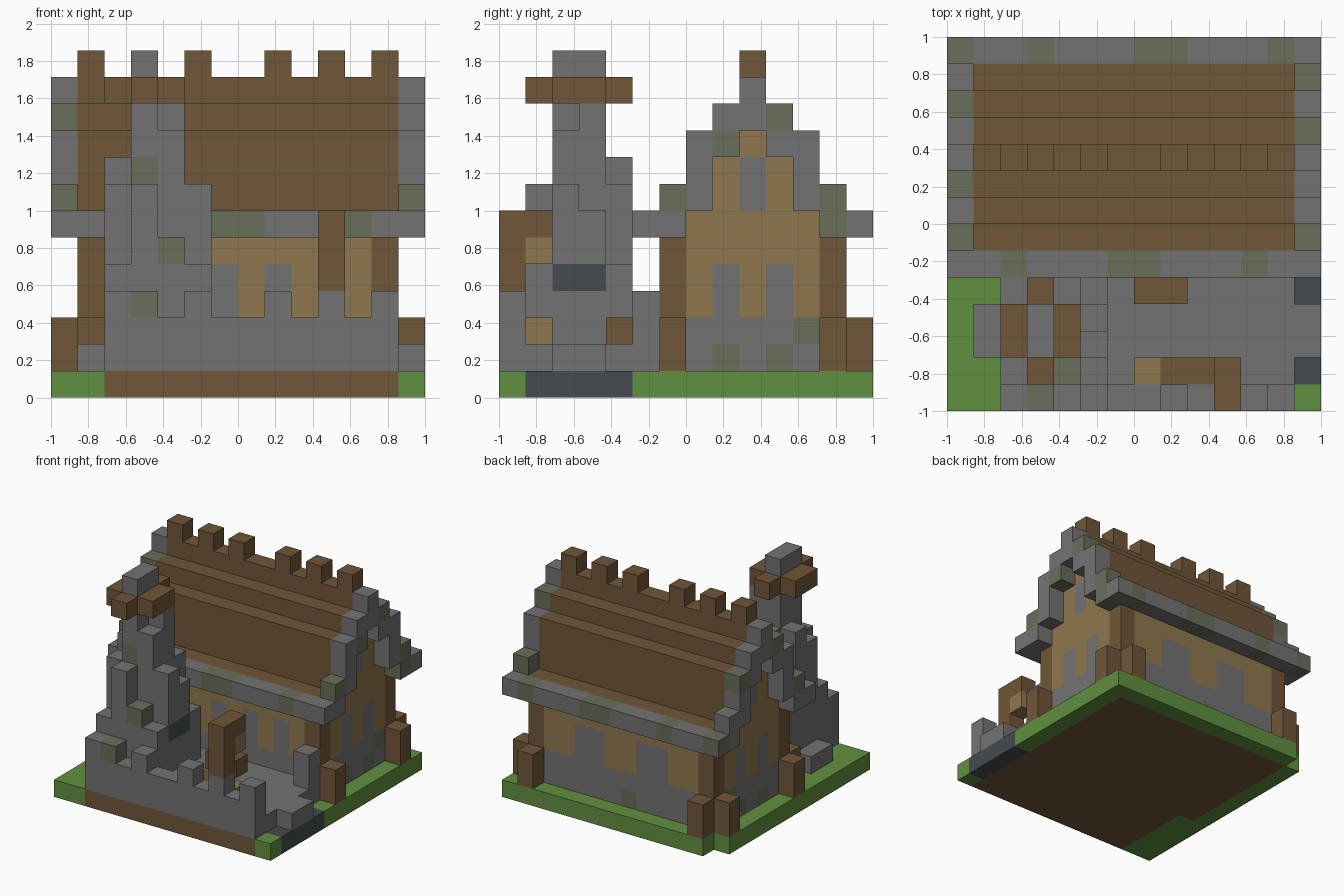
import bpy, bmesh
from mathutils import Vector

cube = bpy.data.objects.get("Cube")
if cube:
    bpy.data.objects.remove(cube, do_unlink=True)

N = 14                # blocks along each ground side
U = 2 / N             # block size
COLOURS = {
    "stone": (0.171, 0.171, 0.171),
    "wood": (0.162, 0.093, 0.040),
    "plaster": (0.275, 0.185, 0.076),
    "grass": (0.119, 0.279, 0.051),
    "moss": (0.138, 0.156, 0.102),
    "dark_stone": (0.060, 0.070, 0.075),
}
NAMES = list(COLOURS)
MATS = []
for name, rgb in COLOURS.items():
    mat = bpy.data.materials.new(name)
    mat.use_nodes = True
    mat.diffuse_color = (*rgb, 1)
    bsdf = mat.node_tree.nodes["Principled BSDF"]
    bsdf.inputs["Base Color"].default_value = (*rgb, 1)
    bsdf.inputs["Roughness"].default_value = 0.9
    MATS.append(mat)

cells = {}            # block position -> (part, colour)


def span(v):
    return range(v[0], v[1] + 1) if isinstance(v, tuple) else range(v, v + 1)


def box(part, colour, x, y, z):
    """Fill an inclusive range of blocks; later boxes replace earlier ones."""
    for i in span(x):
        for j in span(y):
            for k in span(z):
                cells[i, j, k] = (part, colour)


def paint(colour, *spots):
    """Recolour existing blocks."""
    for s in spots:
        if s in cells:
            cells[s] = (cells[s][0], colour)


# Ground slab: grass rim, earth core, paved entrance, one missing corner
box("ground", "grass", (0, 13), (0, 13), 0)
box("ground", "wood", (2, 12), (0, 12), 0)
box("ground", "wood", 1, (5, 12), 0)
box("ground", "dark_stone", 13, (1, 4), 0)
del cells[0, 13, 0]

# House walls: stone footing, plaster, corner timbers
box("house_walls", "plaster", (1, 12), (6, 12), (1, 5))
box("house_walls", "stone", (1, 12), (6, 12), (1, 2))
for i in (1, 12):
    for j in (6, 12):
        box("corner_timbers", "wood", i, j, (1, 5))
        out_x = 0 if i == 1 else 13
        out_y = 5 if j == 6 else 13
        box("corner_buttresses", "wood", out_x, j, (1, 2))
        if (i, j) != (12, 6):
            box("corner_buttresses", "wood", i, out_y, (1, 2))
    for j in (8, 10):
        box("side_windows", "stone", i, j, (3, 4))
    paint("moss", (i, 8, 1), (i, 10, 1), (i, 11, 2))
for i in (6, 8, 10):
    box("front_windows", "stone", i, 6, (3, 4))
for i in (4, 8):
    box("back_windows", "stone", (i, i + 1), 12, (3, 4))
paint("moss", (6, 12, 1))

# Stepped roof with ridge posts
RIDGE = 9
for step, top in enumerate((11, 10, 9, 6)):
    for j in (RIDGE - step, RIDGE + step):
        box("roof", "wood", (1, 12), j, (6, top))
for i in (1, 3, 5, 8, 10, 12):
    box("ridge_posts", "wood", i, RIDGE, 12)

# Gable walls and their stone verges
VERGE = ((10, 11), (9, 10), (7, 9), (6, 7), 6)
for wall, edge in ((1, 0), (12, 13)):
    box("gable_walls", "plaster", wall, (7, 11), 6)
    box("gable_walls", "plaster", wall, (8, 10), (7, 8))
    box("gable_walls", "plaster", wall, RIDGE, 9)
    box("gable_windows", "stone", wall, RIDGE, (7, 8))
    for step, z in enumerate(VERGE):
        for j in (RIDGE - step, RIDGE + step):
            box("roof_verges", "stone", edge, j, z)
paint("moss", (13, 6, 7), (13, 8, 9), (13, 10, 10), (13, 12, 6), (13, 12, 7))
paint("moss", (0, 6, 7), (0, 8, 10), (0, 11, 9), (0, 13, 6))

# Stone eaves
for j in (5, 13):
    box("eaves", "stone", (1, 12), j, 6)
paint("moss", *[(i, 5, 6) for i in (2, 6, 7, 11)])
paint("moss", *[(i, 13, 6) for i in (3, 7, 8, 12)])

# Courtyard floor, entrance step and battlemented wall
box("courtyard_floor", "stone", (2, 12), (1, 5), 1)
box("entrance_step", "stone", 13, (2, 3), 1)
box("front_wall", "stone", (2, 12), 0, (1, 2))
for i in (2, 3, 5, 8, 10, 12):
    box("merlons", "stone", i, 0, 3)
paint("moss", (3, 0, 3))
box("gate_pillar", "stone", 12, 5, (2, 3))

# Ruined chimney: tops of its columns, front to back for each x
CHIMNEY = {1: (0, 2, 2, 0), 2: (5, 8, 9, 7), 3: (8, 13, 13, 9),
           4: (6, 10, 11, 8), 5: (5, 8, 7, 5)}
for i, tops in CHIMNEY.items():
    for j, top in enumerate(tops, 1):
        if top:
            box("chimney", "stone", i, j, (1, top - 1))
box("hearth", "dark_stone", 5, (2, 3), 4)
paint("moss", (3, 2, 8), (4, 1, 5))

# Timber collar around the chimney top
for x, y in ((2, (2, 3)), (4, (2, 3)), (3, 1), (3, 4)):
    box("chimney_collar", "wood", x, y, 11)

# Lamp post with hanging lamp
box("lamp_post", "wood", 10, 0, (4, 6))
box("lamp_post", "wood", 10, 1, 6)
box("lamp", "plaster", 10, 1, 5)

# Bench and table
box("bench", "wood", (7, 8), 4, 2)
box("table", "plaster", (7, 10), 1, 2)
box("table", "wood", (8, 9), 1, 2)

# Turn the blocks of each part into one mesh of its exposed faces
AXES = [Vector(a) for a in ((1, 0, 0), (0, 1, 0), (0, 0, 1))]
for part in sorted({p for p, c in cells.values()}):
    bm = bmesh.new()
    for pos, (p, colour) in cells.items():
        if p != part:
            continue
        centre = Vector(pos) + Vector((0.5, 0.5, 0.5))
        for a in range(3):
            u, v = AXES[(a + 1) % 3] / 2, AXES[(a + 2) % 3] / 2
            for sign in (1, -1):
                n = AXES[a] * sign
                if tuple(int(c) for c in Vector(pos) + n) in cells:
                    continue
                mid = centre + n / 2
                ring = [mid - u - v, mid + u - v, mid + u + v, mid - u + v]
                verts = [bm.verts.new((q.x * U - 1, q.y * U - 1, q.z * U))
                         for q in ring[::sign]]
                bm.faces.new(verts).material_index = NAMES.index(colour)
    bmesh.ops.remove_doubles(bm, verts=bm.verts, dist=U / 100)
    mesh = bpy.data.meshes.new(part)
    bm.to_mesh(mesh)
    bm.free()
    for mat in MATS:
        mesh.materials.append(mat)
    bpy.context.collection.objects.link(bpy.data.objects.new(part, mesh))
